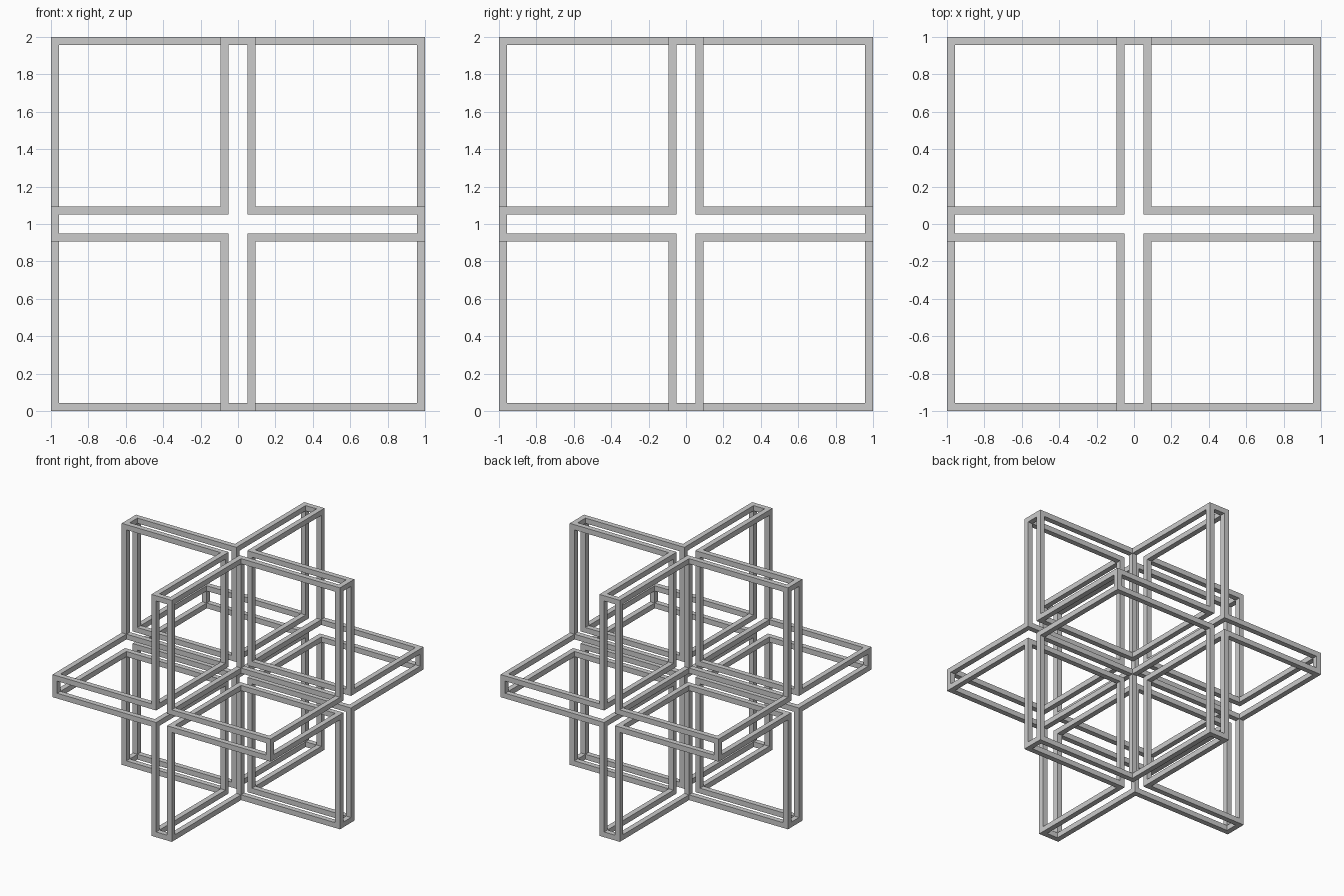
import bpy, bmesh
from math import radians
from itertools import product

if "Cube" in bpy.data.objects:
    bpy.data.objects.remove(bpy.data.objects["Cube"])

GAP, BAR = 0.05, 0.0435
# zones along each axis: 0 half gap, 1 inner bar, 2 open span, 3 outer bar
CUTS = [0, GAP, GAP + BAR, 1 - BAR, 1]
# inner cube edges (three square frames meeting in a corner) + bridges across the gap
SOLID = {(1, 1, 1), (1, 1, 2), (1, 1, 3), (1, 2, 3), (1, 3, 3), (0, 3, 3)}


def solid(cell):
    return tuple(sorted(cell)) in SOLID


# One octant: outer skin of all solid cells
bm = bmesh.new()
for cell in product(range(4), repeat=3):
    if not solid(cell):
        continue
    for axis, side in product(range(3), (0, 1)):
        near = list(cell)
        near[axis] += 2 * side - 1
        if near[axis] < 0 or solid(near):   # open at the mirror plane
            continue
        u, v = (axis + 1) % 3, (axis + 2) % 3
        ring = []
        for du, dv in ((0, 0), (1, 0), (1, 1), (0, 1)):
            co = [0, 0, 0]
            co[axis] = CUTS[cell[axis] + side]
            co[u] = CUTS[cell[u] + du]
            co[v] = CUTS[cell[v] + dv]
            ring.append(bm.verts.new(co))
        bm.faces.new(ring if side else ring[::-1])
bmesh.ops.remove_doubles(bm, verts=bm.verts, dist=1e-5)
bmesh.ops.dissolve_limit(bm, angle_limit=radians(1), verts=bm.verts, edges=bm.edges)
mesh = bpy.data.meshes.new("lattice_frame")
bm.to_mesh(mesh)
bm.free()

# Mirror the octant into all eight
frame = bpy.data.objects.new("lattice_frame", mesh)
bpy.context.collection.objects.link(frame)
frame.location.z = 1
mirror = frame.modifiers.new("mirror", 'MIRROR')
mirror.use_axis = (True, True, True)
